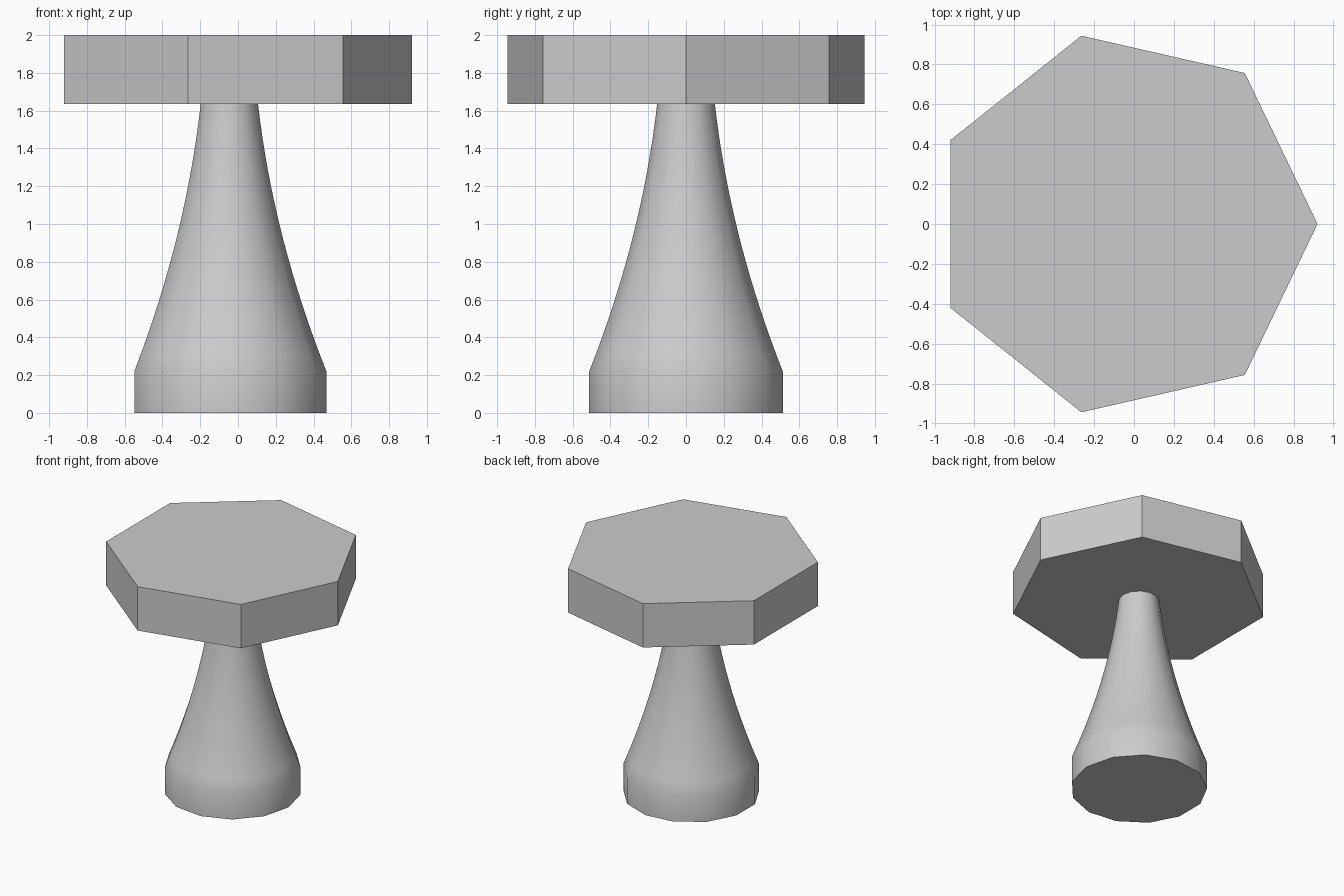
import bpy, bmesh, math

default = bpy.data.objects.get("Cube")
if default:
    bpy.data.objects.remove(default, do_unlink=True)

GREY = (0.6, 0.6, 0.6, 1.0)
CENTRE_X = -0.048

grey = bpy.data.materials.new("plain_grey")
grey.use_nodes = True
grey.diffuse_color = GREY
grey.node_tree.nodes["Principled BSDF"].inputs["Base Color"].default_value = GREY


def lathe(name, profile, sides):
    """Stack rings of (radius, height) with a corner on +x, capped at both ends."""
    bm = bmesh.new()
    rings = []
    for r, z in profile:
        angles = [math.tau * i / sides for i in range(sides)]
        rings.append([bm.verts.new((CENTRE_X + r * math.cos(a), r * math.sin(a), z)) for a in angles])
    for low, high in zip(rings, rings[1:]):
        for i in range(sides):
            j = (i + 1) % sides
            bm.faces.new((low[i], low[j], high[j], high[i]))
    bm.faces.new(rings[0][::-1])
    bm.faces.new(rings[-1])
    mesh = bpy.data.meshes.new(name)
    bm.to_mesh(mesh)
    bm.free()
    mesh.materials.append(grey)
    obj = bpy.data.objects.new(name, mesh)
    bpy.context.collection.objects.link(obj)
    return obj


# Seven-sided flat top
lathe("table_top", [(0.968, 1.635), (0.968, 2.0)], 7)

# Pedestal: straight foot, then a concave taper up to the top
FOOT_R, NECK_R, FOOT_Z, NECK_Z, SAG = 0.516, 0.154, 0.22, 1.635, 0.2
STEPS = 16
profile = [(FOOT_R, 0.0)]
for k in range(STEPS + 1):
    t = k / STEPS
    radius = FOOT_R + (NECK_R - FOOT_R) * t - SAG * t * (1 - t)
    profile.append((radius, FOOT_Z + (NECK_Z - FOOT_Z) * t))
pedestal = lathe("pedestal", profile, 13)

bpy.ops.object.select_all(action="DESELECT")
pedestal.select_set(True)
bpy.context.view_layer.objects.active = pedestal
bpy.ops.object.shade_smooth_by_angle(angle=math.radians(35))
